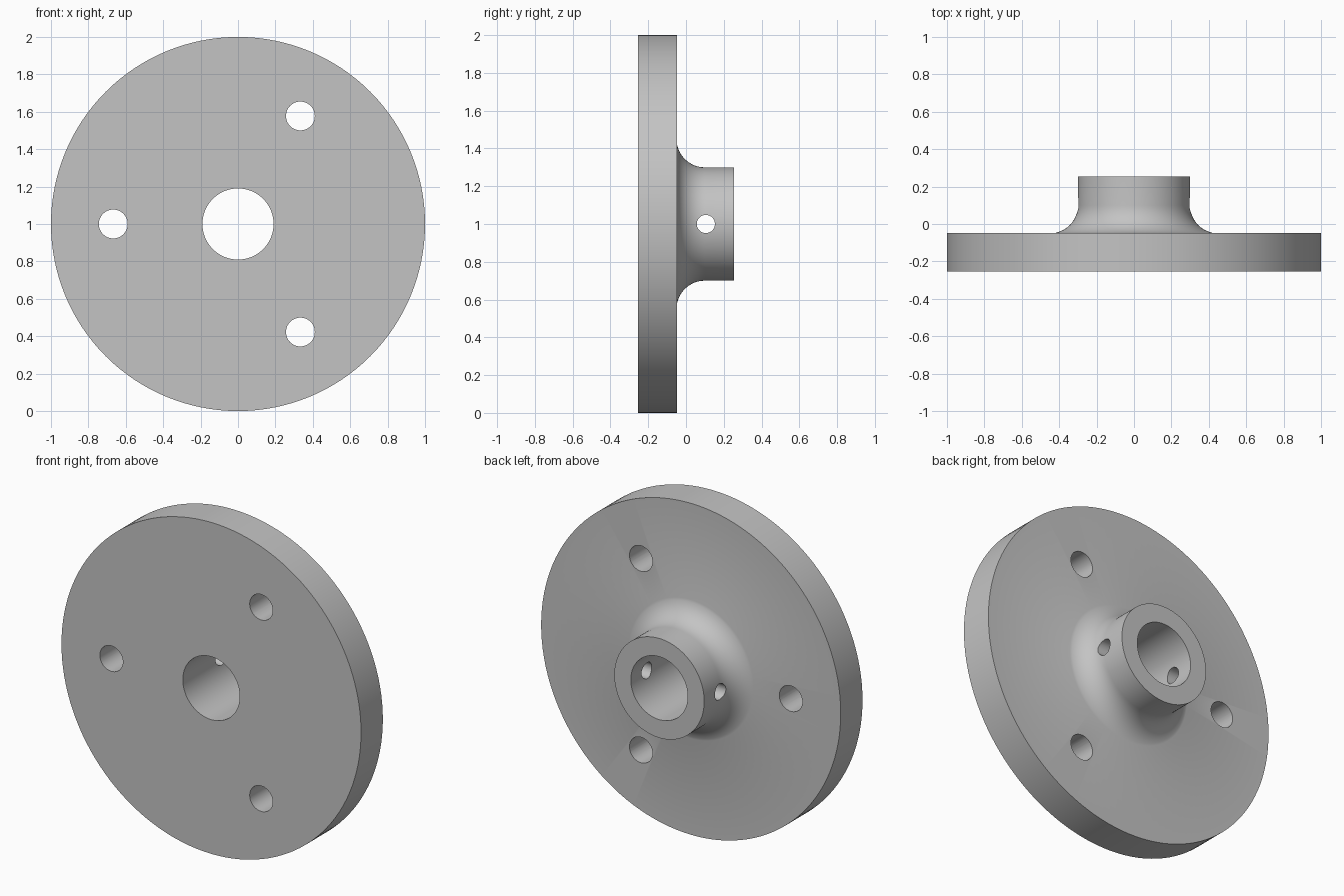
import bpy, bmesh
from math import sin, cos, pi, radians
from mathutils import Matrix, Vector

cube = bpy.data.objects.get("Cube")
if cube:
    bpy.data.objects.remove(cube, do_unlink=True)

SEGMENTS = 128
PLATE_R, HUB_R, BORE_R = 1.0, 0.30, 0.19
FRONT, PLATE_BACK, HUB_BACK = -0.255, -0.047, 0.255
FILLET_R = 0.15
CENTRE = Vector((0, 0, 1))

# Plain grey metal
grey = bpy.data.materials.new("grey_metal")
grey.use_nodes = True
colour = (0.55, 0.55, 0.55, 1)
grey.diffuse_color = colour
grey.node_tree.nodes["Principled BSDF"].inputs["Base Color"].default_value = colour


def make_object(name, bm):
    bmesh.ops.recalc_face_normals(bm, faces=bm.faces)
    mesh = bpy.data.meshes.new(name)
    bm.to_mesh(mesh)
    bm.free()
    mesh.materials.append(grey)
    obj = bpy.data.objects.new(name, mesh)
    bpy.context.collection.objects.link(obj)
    return obj


def revolve(name, profile):
    """Turn a closed (radius, y) profile around the horizontal y axis."""
    bm = bmesh.new()
    verts = [bm.verts.new((r, y, 0)) for r, y in profile]
    edges = [bm.edges.new((v, verts[i - 1])) for i, v in enumerate(verts)]
    bmesh.ops.spin(bm, geom=verts + edges, cent=(0, 0, 0), axis=(0, 1, 0),
                   angle=2 * pi, steps=SEGMENTS, use_merge=True)
    bmesh.ops.remove_doubles(bm, verts=bm.verts, dist=1e-5)
    bmesh.ops.translate(bm, verts=bm.verts, vec=CENTRE)
    return make_object(name, bm)


def drill(target, name, radius, depth, location, axis):
    """Cut a round hole through the target along the given axis."""
    bm = bmesh.new()
    turn = Vector((0, 0, 1)).rotation_difference(Vector(axis)).to_matrix().to_4x4()
    bmesh.ops.create_cone(bm, cap_ends=True, segments=48, radius1=radius,
                          radius2=radius, depth=depth,
                          matrix=Matrix.Translation(location) @ turn)
    cutter = make_object(name, bm)
    cutter.hide_render = True
    mod = target.modifiers.new(name, "BOOLEAN")
    mod.operation, mod.solver, mod.object = "DIFFERENCE", "EXACT", cutter
    bpy.context.view_layer.objects.active = target
    bpy.ops.object.modifier_apply(modifier=name)
    bpy.data.objects.remove(cutter, do_unlink=True)


# Plate and hub, joined by a concave fillet and bored through
centre_r, centre_y = HUB_R + FILLET_R, 0.10
fillet = [(centre_r - FILLET_R * cos(a), centre_y - FILLET_R * sin(a))
          for a in (radians(78) * i / 14 for i in range(14, -1, -1))]
fillet[0] = (fillet[0][0], PLATE_BACK)
profile = [(BORE_R, FRONT), (PLATE_R, FRONT), (PLATE_R, PLATE_BACK)]
profile += fillet + [(HUB_R, HUB_BACK), (BORE_R, HUB_BACK)]
flange = revolve("flange_with_hub", profile)

# Three bolt holes through the plate
for i in range(3):
    a = radians(60 + 120 * i)
    drill(flange, "bolt_hole", 0.077, 1.0,
          CENTRE + Vector((cos(a), 0, sin(a))) * 0.667, (0, 1, 0))

# Cross pin hole through both hub walls
drill(flange, "pin_hole", 0.048, 1.0, CENTRE + Vector((0, 0.105, 0)), (1, 0, 0))

bpy.ops.object.select_all(action="DESELECT")
flange.select_set(True)
bpy.context.view_layer.objects.active = flange
bpy.ops.object.shade_smooth_by_angle(angle=radians(30))
